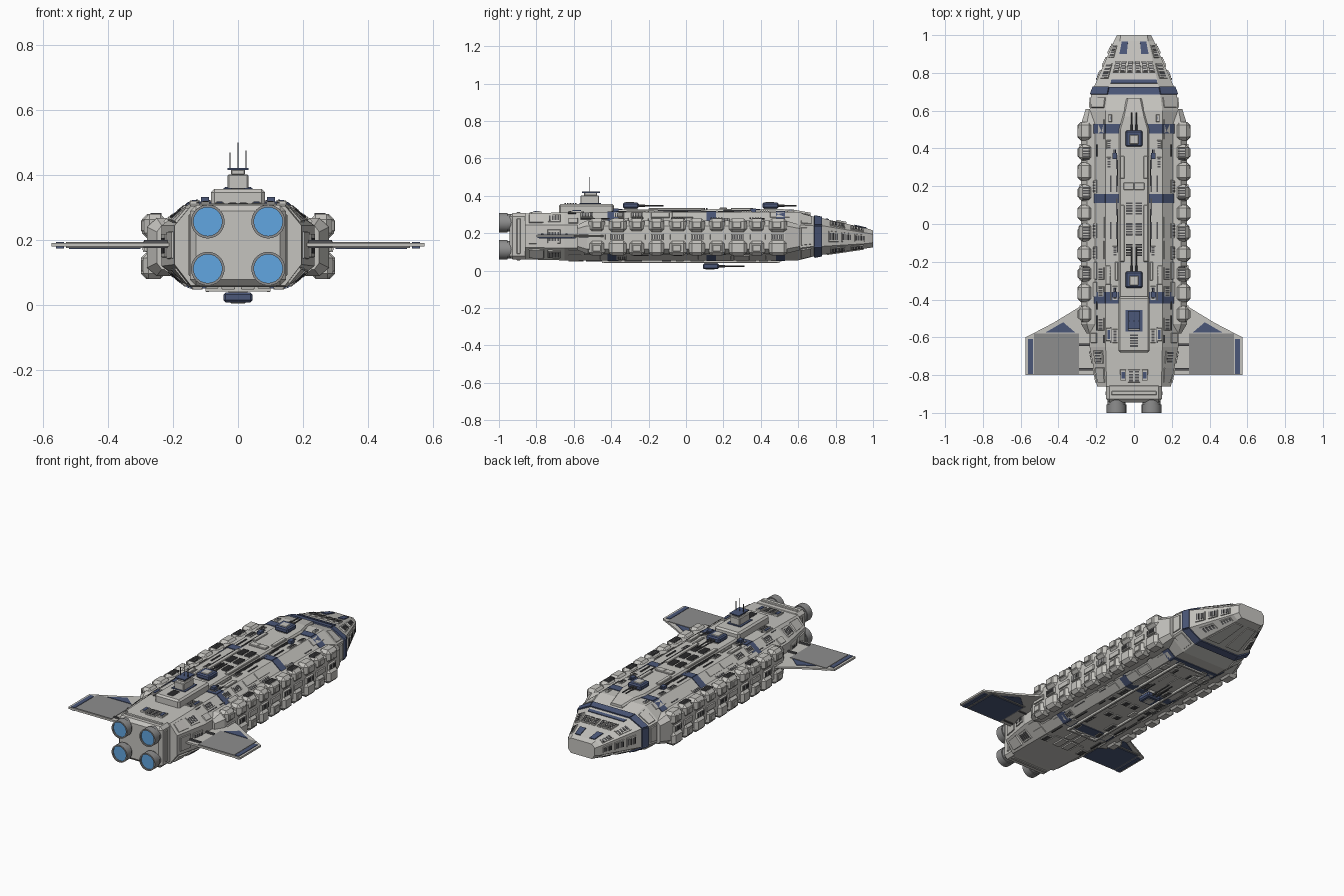
import bpy, bmesh, math, random
from mathutils import Vector, Matrix, Euler

if "Cube" in bpy.data.objects:
    bpy.data.objects.remove(bpy.data.objects["Cube"])

random.seed(4)

def mat(name, rgb):
    m = bpy.data.materials.new(name)
    m.diffuse_color = (*rgb, 1)
    m.use_nodes = True
    m.node_tree.nodes["Principled BSDF"].inputs["Base Color"].default_value = m.diffuse_color
    return m

LIGHT = mat("light_grey", (0.56, 0.55, 0.52))
DARK = mat("dark_grey", (0.09, 0.09, 0.095))
MID = mat("mid_grey", (0.27, 0.27, 0.27))
BLUE = mat("navy", (0.07, 0.095, 0.19))
GLOW = mat("engine_blue", (0.12, 0.38, 0.75))

def finish(name, bm, m, bevel=0, smooth=False):
    bmesh.ops.recalc_face_normals(bm, faces=bm.faces)
    me = bpy.data.meshes.new(name)
    bm.to_mesh(me)
    bm.free()
    ob = bpy.data.objects.new(name, me)
    bpy.context.collection.objects.link(ob)
    me.materials.append(m)
    if bevel:
        b = ob.modifiers.new("bevel", 'BEVEL')
        b.width, b.segments = bevel, 1
    if smooth:
        bpy.context.view_layer.objects.active = ob
        ob.select_set(True)
        bpy.ops.object.shade_smooth_by_angle()
        ob.select_set(False)
    return ob

def add_box(bm, x0, x1, y0, y1, z0, z1, both=False):
    for s in ((1, -1) if both else (1,)):
        c = (s * (x0 + x1) / 2, (y0 + y1) / 2, (z0 + z1) / 2)
        bmesh.ops.create_cube(bm, size=1, matrix=Matrix.LocRotScale(
            c, None, (abs(x1 - x0), abs(y1 - y0), abs(z1 - z0))))

def boxes(name, items, m=LIGHT, bevel=0, both=False):
    bm = bmesh.new()
    for i in items:
        add_box(bm, *i, both)
    return finish(name, bm, m, bevel)

def add_rod(bm, x, y0, y1, z, r, r2=None, seg=8, caps=True):
    # cylinder along y
    bmesh.ops.create_cone(bm, cap_ends=caps, segments=seg, radius1=r, radius2=r if r2 is None else r2,
        depth=abs(y1 - y0), matrix=Matrix.Translation((x, (y0 + y1) / 2, z)) @ Euler((math.pi / 2, 0, 0)).to_matrix().to_4x4())

def loft(name, prof, both):
    bm = bmesh.new()
    for s in ((1, -1) if both else (1,)):
        rings = []
        for y, pts in prof:
            ring = list(pts) if both else list(pts) + [(-x, z) for x, z in reversed(pts) if x > 0]
            rings.append([bm.verts.new((s * x, y, z)) for x, z in ring])
        n = len(rings[0])
        for a, b in zip(rings, rings[1:]):
            for i in range(n):
                bm.faces.new((a[i], a[(i + 1) % n], b[(i + 1) % n], b[i]))
        bm.faces.new(rings[0])
        bm.faces.new(rings[-1])
    return finish(name, bm, LIGHT)

def pt(prof, f, y, u):
    for (ya, a), (yb, b) in zip(prof, prof[1:]):
        if ya <= y <= yb:
            t = (y - ya) / (yb - ya)
            p, q = [Vector(a[i]).lerp(Vector(b[i]), t) for i in (f, f + 1)]
            r = p.lerp(q, u)
            return Vector((r.x, y, r.y))

def patch(bm, prof, f, y0, y1, u0, u1, h, taper=0.003):
    # raised plate following facet f of a lofted body, on both sides
    c = [pt(prof, f, y, u) for y, u in ((y0, u0), (y0, u1), (y1, u1), (y1, u0))]
    n = (c[1] - c[0]).cross(c[3] - c[0]).normalized()
    mid = sum(c, Vector()) / 4
    low = [p - n * 0.004 for p in c]
    top = [p + n * h + (mid - p).normalized() * taper for p in c]
    for s in (1, -1):
        v = [bm.verts.new((s * p.x, p.y, p.z)) for p in low + top]
        for q in ((0, 1, 2, 3), (4, 5, 6, 7), (0, 1, 5, 4), (1, 2, 6, 5), (2, 3, 7, 6), (3, 0, 4, 7)):
            bm.faces.new([v[i] for i in q])

panels, trim, dark = bmesh.new(), bmesh.new(), bmesh.new()

def grille(prof, f, y0, y1, u0, u1, h=0.006, slats=4):
    patch(panels, prof, f, y0, y1, u0, u1, h)
    d, e = (y1 - y0) / (slats + 0.6), (u1 - u0) * 0.18
    for i in range(slats):
        a = y0 + d * (i + 0.5)
        patch(dark, prof, f, a, a + d * 0.6, u0 + e, u1 - e, h + 0.002, 0)

# Main hull: centre top, top edge, upper side, lower side, bottom edge, centre bottom
def octo(y, wt, wm, z0, z1, z2, z3):
    return (y, [(0, z3), (wt, z3), (wm, z2), (wm, z1), (wt, z0), (0, z0)])

HULL = [octo(-.86, .145, .195, .06, .125, .245, .305), octo(-.65, .15, .235, .055, .12, .245, .312),
        octo(.6, .15, .235, .055, .12, .245, .315), octo(.68, .14, .228, .075, .13, .24, .29),
        octo(.73, .13, .21, .085, .13, .24, .28), octo(.97, .075, .105, .12, .145, .2, .225),
        octo(1.0, .07, .09, .125, .15, .195, .215)]
loft("main_hull", HULL, False)

# Side sponsons
def side(y, x1, x2, z0, z1, z2, z3):
    return (y, [(.19, z3), (x1, z3), (x2, z2), (x2, z1), (x1, z0), (.19, z0)])

POD = [side(-.58, .235, .25, .11, .13, .225, .245), side(-.53, .25, .28, .09, .115, .24, .268),
       side(.53, .25, .28, .09, .115, .24, .268), side(.61, .235, .255, .11, .13, .225, .245)]
loft("side_sponsons", POD, True)

# Armour blocks along the sponsons, upper and lower rows
tiles = []
for i in range(10):
    y = -.52 + i * .107
    g = random.uniform(.082, .1)
    o = random.choice((.29, .296))
    tiles += [(.222, o, y, y + g, .205, .28), (.222, o + .003, y, y + g, .08, .162)]
    if i % 2:
        grille(POD, 2, y + .01, y + .08, .34, .62, .012, 5)
    else:
        patch(panels, POD, 2, y + .005, y + .09, .36, .6, .008)
boxes("sponson_armour", tiles, bevel=.017, both=True)
boxes("sponson_hatches", [(.285, .299, -.5 + i * .107, -.455 + i * .107, z, z + .035)
      for i in range(10) for z in (.227, .103)], bevel=.003, both=True)
boxes("sponson_vents", [(.235, .27, y + k * .014, y + k * .014 + .008, .275, .283)
      for y in (.34, .13, -.08, -.29) for k in range(5)], DARK, both=True)

# Navy bands round the hull and nose collar
for y0, y1 in ((-.42, -.36), (.11, .16), (.48, .53)):
    for f in range(5):
        patch(trim, HULL, f, y0, y1, 0, 1, .004, 0)
for f in range(5):
    patch(trim, HULL, f, .685, .725, 0, 1, .008, 0)
patch(trim, HULL, 0, .745, .765, 0, .98, .004, 0)

# Hull plating on decks, slopes and belly
for f, lanes in ((0, ((.58, .76), (.8, .97))), (1, ((.08, .45), (.52, .9))),
                 (3, ((.1, .48), (.54, .92))), (4, ((.05, .28), (.34, .6), (.66, .94)))):
    y = -.63
    while y < .47:
        g = random.uniform(.05, .12)
        for u0, u1 in lanes:
            r = random.random()
            if r < .2:
                grille(HULL, f, y, y + g * .7, u0, u1, .005)
            elif r < .6 and f:
                patch(panels, HULL, f, y, y + g, u0, u1, random.choice((.004, .007)))
            elif r < .68:
                patch(dark, HULL, f, y, y + g * .8, u0, u0 + .05, .005, 0)
        y += g + .012
for f in (1, 2, 3):
    patch(panels, HULL, f, -.84, -.76, .15, .85, .006)
    grille(HULL, f, -.74, -.67, .2, .8)
    patch(panels, HULL, f, .615, .67, .1, .9, .006)

# Deck pads with navy inserts
for y0, y1, u0, u1 in ((-.62, -.55, .8, .99), (-.83, -.77, .28, .5), (.54, .58, .78, .9)):
    patch(panels, HULL, 0, y0, y1, u0, u1, .008)
    patch(trim, HULL, 0, y0 + .012, y1 - .012, u0 + .05, u1 - .05, .011, 0)
grille(HULL, 0, -.84, -.77, 0, .22)

# Nose windows and grilles
patch(trim, HULL, 0, .9, .965, .42, .85, .005, 0)
for u in (.06, .4, .72):
    grille(HULL, 0, .8, .86, u, u + .26, .008)
for f in (1, 3):
    grille(HULL, f, .77, .85, .2, .8, .006)
    grille(HULL, f, .88, .95, .2, .8, .005)
for y in (.76, .83, .9):
    grille(HULL, 2, y, y + .055, .2, .8, .006, 5)
patch(panels, HULL, 4, .75, .95, .1, .8, .005)

finish("hull_plating", panels, LIGHT)
finish("navy_trim", trim, BLUE)
finish("grille_slats", dark, DARK)

# Raised dorsal spine, with vents and rails
def flat(y, w, z):
    return (y, [(0, z), (w - .008, z), (w, z - .01), (w, .28), (0, .28)])
loft("dorsal_spine", [flat(-.67, .08, .327), flat(.5, .08, .329), flat(.57, .06, .327), flat(.665, .04, .31)], False)
boxes("spine_vents", [(.008, .042, y + k * .014, y + k * .014 + .009, .325, .336)
      for y in (.05, -.06, -.17) for k in range(5)], DARK, both=True)
boxes("spine_blocks", [(.0, .055, .18, .22, .32, .337), (.05, .075, .24, .36, .32, .336), (.05, .075, -.2, .1, .32, .334),
      (.125, .15, -.32, -.22, .305, .322), (.085, .1, -.3, -.2, .305, .322)], bevel=.003, both=True)
boxes("deck_rails", [(.085, .09, .2, .34, .31, .324), (.085, .09, -.15, .08, .31, .324)], DARK, both=True)

# Rear superstructure, command tower and masts
boxes("superstructure", [(-.083, .083, -.68, -.385, .3, .357)], bevel=.01)
boxes("command_tower", [(-.032, .032, -.565, -.465, .35, .402), (-.022, .022, -.545, -.475, .4, .418)], bevel=.004)
boxes("tower_roof", [(-.032, .032, -.555, -.46, .416, .422), (-.045, .045, -.57, -.455, .355, .361)], BLUE)
boxes("masts", [(-.0015, .0015, -.515, -.512, .42, .5), (-.026, -.0235, -.515, -.512, .42, .47),
      (.0235, .026, -.515, -.512, .42, .475)], DARK)
boxes("superstructure_vents", [(-.02, .02, -.65 + k * .014, -.641 + k * .014, .35, .361) for k in range(5)], DARK)

# Twin-gun turrets, two above and one below
def turret(name, y, z, up, reach):
    boxes(name + "_base", [(-.03, .03, y - .035, y + .035, z - up * .015, z + up * .008)])
    boxes(name + "_house", [(-.045, .045, y - .043, y + .043, z + up * .005, z + up * .036)], BLUE, .007)
    boxes(name + "_cap", [(-.024, .024, y - .03, y + .02, z + up * .03, z + up * .039)], LIGHT, .003)
    bm = bmesh.new()
    for x in (-.011, .011):
        add_rod(bm, x, y + .03, reach, z + up * .02, .004)
        add_rod(bm, x, y + .03, y + .075, z + up * .02, .007)
    finish(name + "_barrels", bm, DARK, smooth=True)
turret("fore_turret", .452, .328, 1, .59)
turret("aft_turret", -.295, .328, 1, -.12)
turret("belly_turret", .133, .044, -1, .312)

# Small point-defence guns
bm = bmesh.new()
for y in (.36, -.375):
    add_box(bm, .09, .114, y - .015, y + .015, .305, .333, True)
    for x in (.097, .107, -.097, -.107):
        add_rod(bm, x, y, y + .035, .327, .003, seg=6)
finish("point_defence_guns", bm, BLUE)

# Belly keel rails and cross bars
boxes("keel_rails", [(.088, .1, -.45, .5, .04, .06)], bevel=.003, both=True)
boxes("keel_bars", [(-.1, .1, y, y + .012, .042, .06) for y in (-.45, .488)])

# Swept wings with inset navy panels and hinge bars
def prism(name, pts, z0, z1, m):
    bm = bmesh.new()
    for s in (1, -1):
        a, b = [[bm.verts.new((s * x, y, z)) for x, y in pts] for z in (z0, z1)]
        bm.faces.new(a)
        bm.faces.new(b)
        for i in range(len(pts)):
            j = (i + 1) % len(pts)
            bm.faces.new((a[i], a[j], b[j], b[i]))
    return finish(name, bm, m)
prism("wings", [(.18, -.8), (.574, -.8), (.574, -.6), (.43, -.525), (.29, -.44), (.18, -.44)], .18, .191, LIGHT)
prism("wing_flap_panels", [(.29, -.795), (.53, -.795), (.53, -.58), (.29, -.58)], .176, .194, MID)
prism("wing_tip_panels", [(.535, -.795), (.56, -.795), (.56, -.61), (.535, -.61)], .174, .194, BLUE)
prism("wing_leading_panels", [(.31, -.575), (.47, -.575), (.375, -.52)], .177, .194, BLUE)
prism("wing_under_panels", [(.3, -.785), (.52, -.785), (.52, -.59), (.3, -.59)], .173, .177, BLUE)
boxes("wing_hinges", [(.19, .29, y, y + .012, .176, .2) for y in (-.775, -.645)], DARK, both=True)

# Engine block and four nozzles
boxes("engine_block", [(-.147, .147, -.945, -.84, .06, .308)], bevel=.018)
boxes("engine_block_ribs", [(-.152, .152, -.905, -.885, .09, .28), (-.12, .12, -.905, -.885, .055, .313)], bevel=.003)
noz, glow = bmesh.new(), bmesh.new()
for x in (-.093, .093):
    for z in (.257, .112):
        add_rod(noz, x, -.97, -.93, z, .047, seg=24)
        add_rod(noz, x, -1, -.955, z, .052, seg=24, caps=False)
        add_rod(noz, x, -1, -.955, z, .044, seg=24, caps=False)
        bmesh.ops.create_circle(glow, cap_ends=True, segments=24, radius=.0445,
            matrix=Matrix.Translation((x, -.992, z)) @ Euler((math.pi / 2, 0, 0)).to_matrix().to_4x4())
        for a, b in ((-1, .001), (-.955, .001)):
            ring = [[noz.verts.new((x + r * math.cos(k * math.pi / 12), a, z + r * math.sin(k * math.pi / 12)))
                     for k in range(24)] for r in (.052, .044)]
            for k in range(24):
                j = (k + 1) % 24
                noz.faces.new((ring[0][k], ring[0][j], ring[1][j], ring[1][k]))
bmesh.ops.remove_doubles(noz, verts=noz.verts, dist=.0005)
finish("engine_nozzles", noz, MID, smooth=True)
finish("engine_glow", glow, GLOW)
